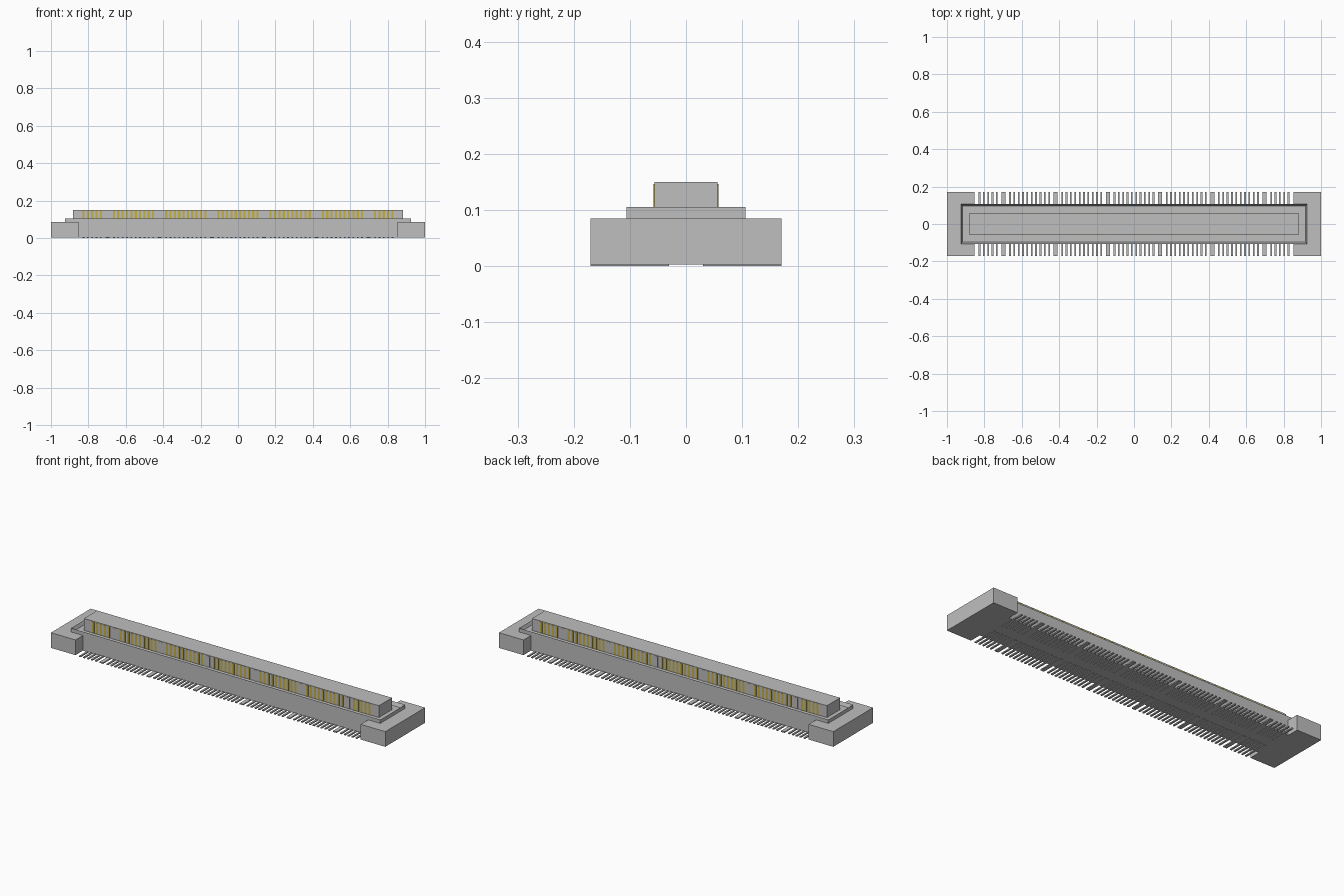
import bpy
import bmesh
from mathutils import Matrix, Vector

if "Cube" in bpy.data.objects:
    bpy.data.objects.remove(bpy.data.objects["Cube"], do_unlink=True)


def material(name, rgb):
    m = bpy.data.materials.new(name)
    m.use_nodes = True
    m.diffuse_color = (*rgb, 1)
    m.node_tree.nodes["Principled BSDF"].inputs["Base Color"].default_value = (*rgb, 1)
    return m


GREY = material("light grey", (0.52, 0.52, 0.52))
GOLD = material("contact gold", (0.56, 0.44, 0.06))


def add_box(bm, lo, hi):
    lo, hi = Vector(lo), Vector(hi)
    mat = Matrix.Translation((lo + hi) / 2) @ Matrix.Diagonal((*(hi - lo), 1))
    bmesh.ops.create_cube(bm, size=1, matrix=mat)


def finish(bm, name, mat):
    me = bpy.data.meshes.new(name)
    bm.to_mesh(me)
    bm.free()
    me.materials.append(mat)
    ob = bpy.data.objects.new(name, me)
    bpy.context.collection.objects.link(ob)
    return ob


def boxes(name, mat, spans):
    bm = bmesh.new()
    for lo, hi in spans:
        add_box(bm, lo, hi)
    return finish(bm, name, mat)


BASE = 0.003          # housing floats just above the solder plane
PITCH = 0.02327       # spacing of the signal pins
GROUP = 12 * PITCH    # spacing of the wide ground pins

# Housing with a thin rim around a shallow recess
bm = bmesh.new()
add_box(bm, (-0.925, -0.106, BASE), (0.925, 0.106, 0.105))
bm.normal_update()
top = max(bm.faces, key=lambda f: f.calc_center_median().z)
bmesh.ops.inset_region(bm, faces=[top], thickness=0.012)
bmesh.ops.translate(bm, verts=top.verts, vec=(0, 0, -0.019))
finish(bm, "housing", GREY)

# Raised tongue that carries the contacts
boxes("tongue", GREY, [((-0.882, -0.056, 0.08), (0.882, 0.056, 0.15))])

# Wide blocks at both ends
for name, s in (("left_end_block", 1), ("right_end_block", -1)):
    x = sorted((s * 0.853, s))
    boxes(name, GREY, [((x[0], -0.17, BASE), (x[1], 0.17, 0.085))])

# Pin positions: six wide grounds, ten signals between them, five outside
grounds = [(k - 2.5) * GROUP for k in range(6)]
signals = [(g - 3) * GROUP + (i - 4.5) * PITCH
           for g in range(7) for i in range(10)
           if not (g == 0 and i < 5) and not (g == 6 and i > 4)]

for row, s in (("front", -1), ("back", 1)):
    # Flat solder tails running out from under the housing
    y0, y1 = sorted((s * 0.03, s * 0.17))
    boxes(row + "_solder_tails", GREY,
          [((x - w, y0, 0), (x + w, y1, 0.006))
           for xs, w in ((signals, 0.0045), (grounds, 0.0105)) for x in xs])
    # Gold signal contacts and plain ground plates on the tongue
    y0, y1 = sorted((s * 0.054, s * 0.0575))
    boxes(row + "_signal_contacts", GOLD,
          [((x - 0.0058, y0, 0.084), (x + 0.0058, y1, 0.146)) for x in signals])
    boxes(row + "_ground_plates", GREY,
          [((x - 0.0105, y0, 0.084), (x + 0.0105, y1, 0.146)) for x in grounds])
